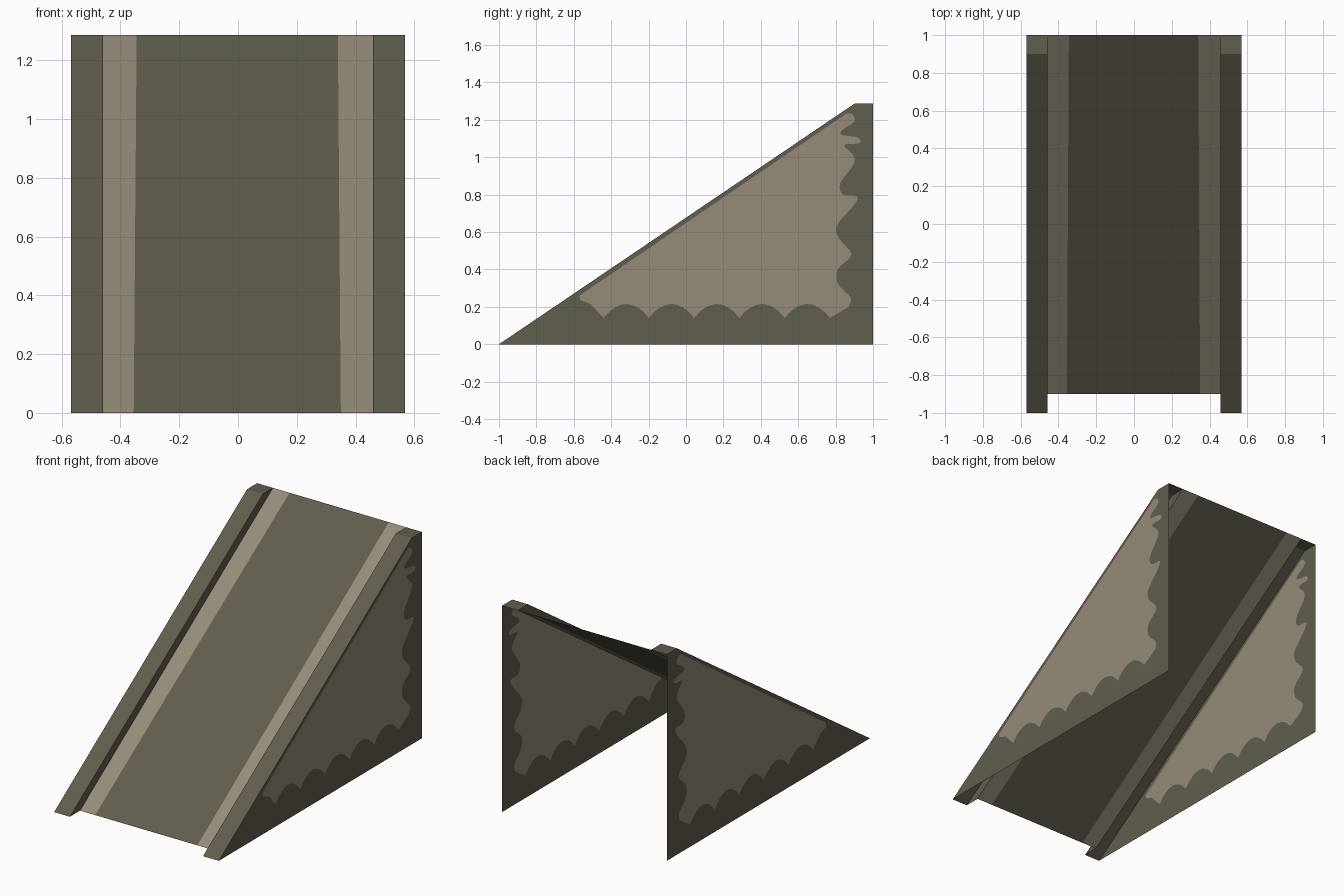
import bpy, math
from mathutils import Vector
from mathutils.geometry import delaunay_2d_cdt

if "Cube" in bpy.data.objects:
    bpy.data.objects.remove(bpy.data.objects["Cube"])

OUT, INN, TOP = 0.568, 0.459, 1.286   # outer side, inner rail wall, height


def srgb(r, g, b):
    f = lambda c: ((c / 255 + 0.055) / 1.055) ** 2.4
    return (f(r), f(g), f(b), 1)


def material(name, col):
    m = bpy.data.materials.new(name)
    m.diffuse_color = col
    m.use_nodes = True
    m.node_tree.nodes["Principled BSDF"].inputs["Base Color"].default_value = m.diffuse_color
    return m


dark = material("dark olive", srgb(97, 93, 78))
light = material("worn beige", srgb(149, 140, 122))


def build(name, verts, faces, mats=None):
    me = bpy.data.meshes.new(name)
    me.from_pydata(verts, [], faces)
    me.materials.append(dark)
    me.materials.append(light)
    for p, i in zip(me.polygons, mats or [0] * len(faces)):
        p.material_index = i
    ob = bpy.data.objects.new(name, me)
    bpy.context.collection.objects.link(ob)
    return ob


def smooth(pts, n=4):
    """Catmull-Rom curve through the points."""
    p = [Vector(q) for q in pts]
    p = [p[0]] + p + [p[-1]]
    out = []
    for i in range(1, len(p) - 2):
        a, b, c, d = p[i - 1:i + 3]
        for k in range(n):
            t = k / n
            out.append(0.5 * (2 * b + (c - a) * t + (2 * a - 5 * b + 4 * c - d) * t * t
                              + (3 * b - a - 3 * c + d) * t ** 3))
    return out + [p[-1]]


# Side panel outline and the wavy worn patch inside it, as (y, z)
outline = [Vector(q) for q in [(-1, 0), (1, 0), (1, TOP), (0.9, TOP)]]
back_wave = smooth([(0.87, 0.2), (0.88, 0.25), (0.815, 0.32), (0.81, 0.4), (0.885, 0.48),
                    (0.815, 0.57), (0.81, 0.64), (0.895, 0.74), (0.915, 0.79), (0.84, 0.80),
                    (0.825, 0.86), (0.895, 0.96), (0.895, 1.01), (0.845, 1.065), (0.925, 1.075),
                    (0.92, 1.105), (0.835, 1.12), (0.835, 1.145), (0.9, 1.19), (0.89, 1.23),
                    (0.86, 1.235)])
bottom_wave = []
for i in range(41):
    y = -0.44 + 1.21 * i / 40
    bottom_wave.append(Vector((y, 0.14 + 0.075 * abs(math.sin(math.pi * i / 8)) ** 0.8)))
patch = [Vector((-0.57, 0.26)), Vector((-0.565, 0.235)), Vector((-0.51, 0.215))] + bottom_wave + back_wave
n0, n1 = len(outline), len(patch)
pts, _, tris, _, _, origin = delaunay_2d_cdt(
    outline + patch, [], [list(range(n0)), list(range(n0, n0 + n1))], 1, 1e-5)
patch_mats = [1 if 1 in o else 0 for o in origin]

for side, s in (("right", 1), ("left", -1)):
    faces = [list(t) if s > 0 else list(t)[::-1] for t in tris]
    build(side + "_panel", [(s * OUT, p.x, p.y) for p in pts], faces, patch_mats)

    # Raised rail: sloped top, flat cap and inner wall
    prof = [(-1, 0), (0.9, TOP), (1, TOP), (-0.9, 0)]
    v = [(s * x, y, z) for x in (OUT, INN) for y, z in prof]
    f = [(0, 1, 5, 4), (1, 2, 6, 5), (4, 5, 6, 7)]
    build(side + "_rail", v, [q if s > 0 else q[::-1] for q in f])

# Ramp floor with a worn strip along each rail
xs_low = [-INN, -0.355, 0.35, INN]
xs_high = [-INN, -0.345, 0.34, INN]
verts = [(x, -0.9, 0) for x in xs_low] + [(x, 1, TOP) for x in xs_high]
build("ramp_floor", verts, [(i, i + 1, i + 5, i + 4) for i in range(3)], [1, 0, 1])
